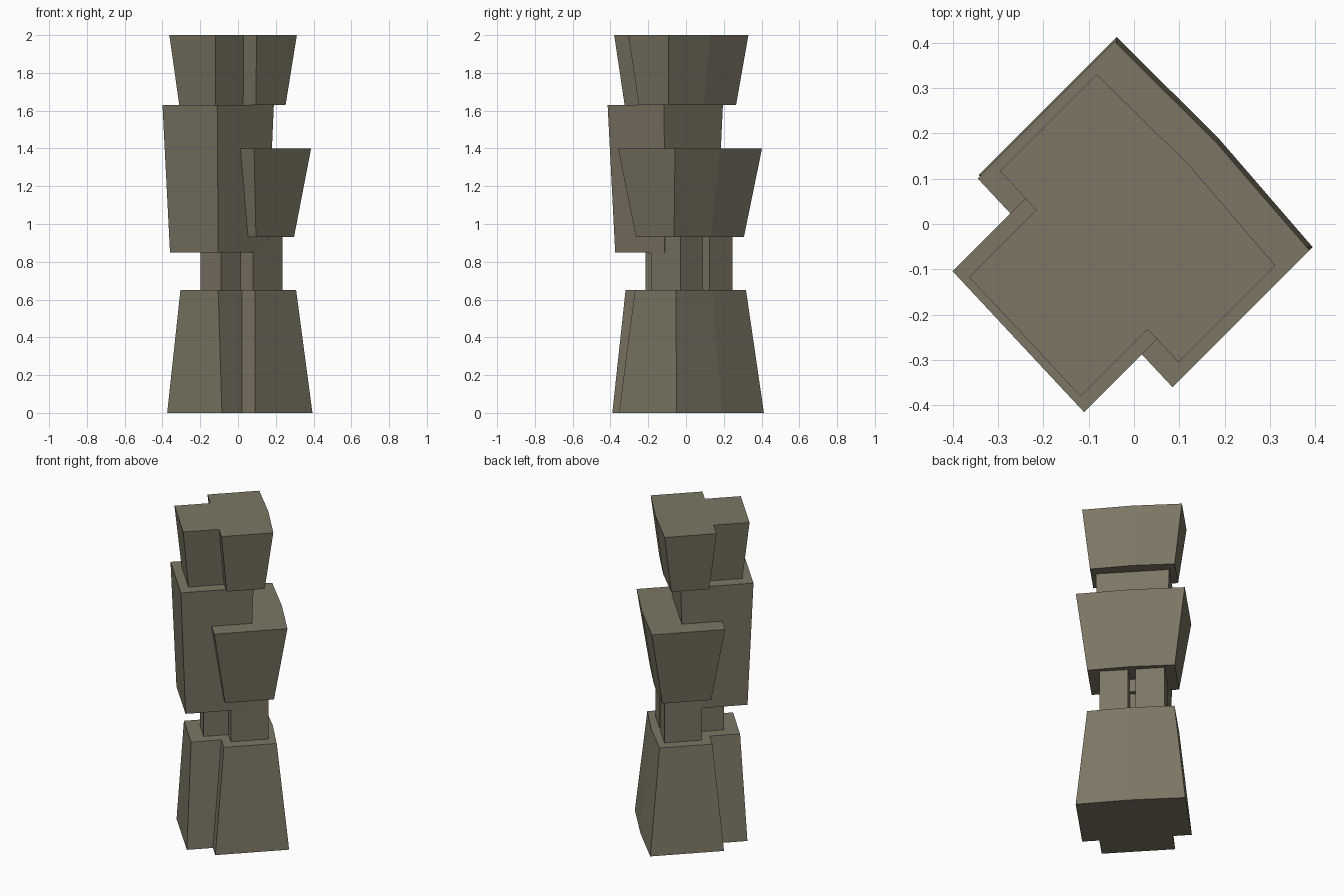
import bpy, bmesh
from mathutils import Vector
from mathutils.geometry import intersect_line_line_2d

if "Cube" in bpy.data.objects:
    bpy.data.objects.remove(bpy.data.objects["Cube"])

U = Vector((-0.682, 0.731))   # along the width, towards back left
V = Vector((0.707, 0.707))    # along the depth, towards back right
BULGE = 0.012                 # slight bow of the rear faces

stone = bpy.data.materials.new("weathered_stone")
stone.diffuse_color = (0.20, 0.18, 0.127, 1)
stone.use_nodes = True
stone.node_tree.nodes["Principled BSDF"].inputs["Base Color"].default_value = stone.diffuse_color


def box_ring(x, y, w, d, bulge=0.0):
    """Footprint from its front corner, width and depth."""
    f = Vector((x, y))
    ring = [f, f + V * d]
    if bulge:
        n = Vector((-U.y, U.x)) * -1
        ring.append(f + V * d + U * (w / 2) + n * bulge)
    return ring + [f + V * d + U * w, f + U * w]


def stepped_ring(front, rear):
    """Outline of a narrow front block merged with a wide rear block."""
    fr, rr = box_ring(*front), box_ring(*rear, BULGE)
    f, right, back_left, left = fr
    n1 = intersect_line_line_2d(f, right, rr[0], rr[-1])
    n2 = intersect_line_line_2d(left, back_left, rr[0], rr[-1])
    return [f, n1] + rr + [n2, left]


def loft(name, z0, ring0, z1, ring1):
    bm = bmesh.new()
    lo = [bm.verts.new((p.x, p.y, z0)) for p in ring0]
    hi = [bm.verts.new((p.x, p.y, z1)) for p in ring1]
    n = len(lo)
    bm.faces.new(lo[::-1])
    bm.faces.new(hi)
    for i in range(n):
        j = (i + 1) % n
        bm.faces.new((lo[i], lo[j], hi[j], hi[i]))
    bmesh.ops.recalc_face_normals(bm, faces=bm.faces)
    me = bpy.data.meshes.new(name)
    bm.to_mesh(me)
    bm.free()
    me.materials.append(stone)
    ob = bpy.data.objects.new(name, me)
    bpy.context.collection.objects.link(ob)


# flared base, narrowing upwards
loft("base",
     0.0, stepped_ring((-0.085, -0.39, 0.425, 0.42), (0.09, -0.355, 0.634, 0.43)),
     0.65, stepped_ring((-0.105, -0.32, 0.293, 0.29), (0.09, -0.27, 0.506, 0.308)))

# three short posts between base and middle
for name, x, y, w, top in (("front_post", -0.09, -0.215, 0.161, 0.85),
                           ("rear_post_right", 0.08, -0.185, 0.165, 0.93),
                           ("rear_post_left", -0.064, -0.031, 0.165, 0.93)):
    ring = box_ring(x, y, w, 0.22)
    loft(name, 0.65, ring, top, ring)

# middle: tall front block and shorter, flaring rear block
loft("middle_front_block",
     0.85, box_ring(-0.105, -0.375, 0.374, 0.368),
     1.63, box_ring(-0.11, -0.415, 0.425, 0.424))
loft("middle_rear_block",
     0.93, box_ring(0.095, -0.265, 0.506, 0.285, BULGE),
     1.40, box_ring(0.085, -0.36, 0.63, 0.427, BULGE))

# flaring cap
loft("cap",
     1.63, stepped_ring((-0.12, -0.325, 0.28, 0.28), (0.095, -0.25, 0.49, 0.222)),
     2.0, stepped_ring((-0.118, -0.38, 0.36, 0.36), (0.098, -0.305, 0.577, 0.302)))
